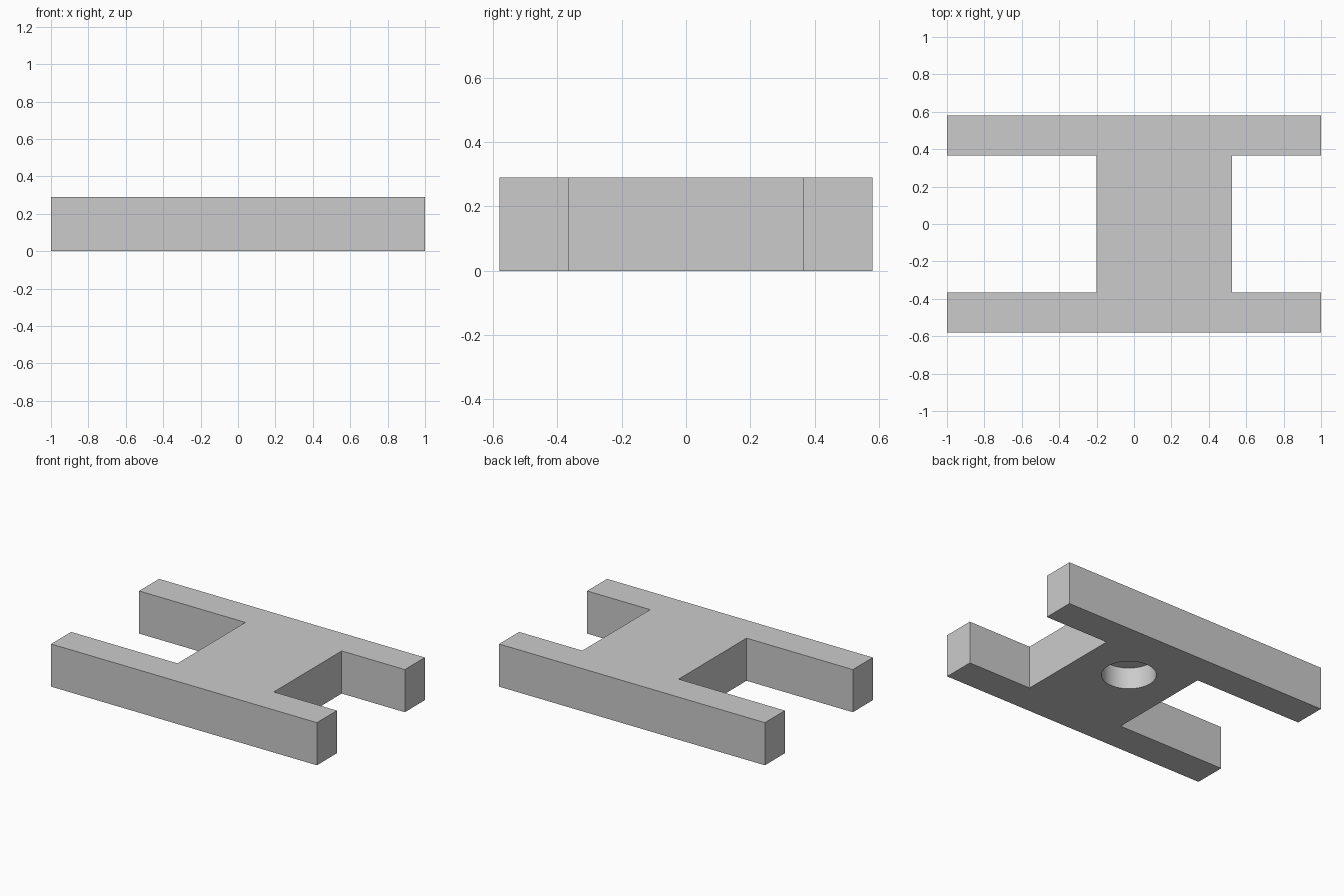
import bpy
import bmesh
import math
from mathutils import Matrix

cube = bpy.data.objects.get("Cube")
if cube:
    bpy.data.objects.remove(cube, do_unlink=True)

HEIGHT = 0.29
HALF_DEPTH = 0.58
ARM_INNER = 0.365
WEB_RIGHT, WEB_LEFT = -0.2, 0.525

grey = bpy.data.materials.new("light grey")
grey.use_nodes = True
grey.diffuse_color = (0.6, 0.6, 0.6, 1)
grey.node_tree.nodes["Principled BSDF"].inputs["Base Color"].default_value = (0.6, 0.6, 0.6, 1)


def make_object(name, bm):
    bmesh.ops.recalc_face_normals(bm, faces=bm.faces)
    mesh = bpy.data.meshes.new(name)
    bm.to_mesh(mesh)
    bm.free()
    mesh.materials.append(grey)
    obj = bpy.data.objects.new(name, mesh)
    bpy.context.collection.objects.link(obj)
    return obj


# H-shaped block: half outline mirrored front to back, then extruded
half = [(-1, HALF_DEPTH), (-1, ARM_INNER), (WEB_RIGHT, ARM_INNER)]
half_left = [(WEB_LEFT, ARM_INNER), (1, ARM_INNER), (1, HALF_DEPTH)]
outline = (half + [(x, -y) for x, y in reversed(half)]
           + [(x, -y) for x, y in reversed(half_left)] + half_left)
bm = bmesh.new()
base = bm.faces.new([bm.verts.new((x, y, 0)) for x, y in outline])
top = bmesh.ops.extrude_face_region(bm, geom=[base], use_keep_orig=True)["geom"]
bmesh.ops.translate(bm, vec=(0, 0, HEIGHT),
                    verts=[v for v in top if isinstance(v, bmesh.types.BMVert)])
block = make_object("h_shaped_block", bm)

# Blind round hole in the underside
bm = bmesh.new()
bmesh.ops.create_cone(bm, cap_ends=True, segments=64, radius1=0.167, radius2=0.167,
                      depth=HEIGHT, matrix=Matrix.Translation((0.162, 0.145, 0)))
cutter = make_object("hole_cutter", bm)
cutter.hide_render = True

cut = block.modifiers.new("round_hole", "BOOLEAN")
cut.operation = "DIFFERENCE"
cut.solver = "EXACT"
cut.object = cutter
bpy.context.view_layer.objects.active = block
block.select_set(True)
cutter.select_set(False)
bpy.ops.object.modifier_apply(modifier=cut.name)
bpy.data.objects.remove(cutter, do_unlink=True)

bpy.ops.object.shade_smooth_by_angle(angle=math.radians(30))
